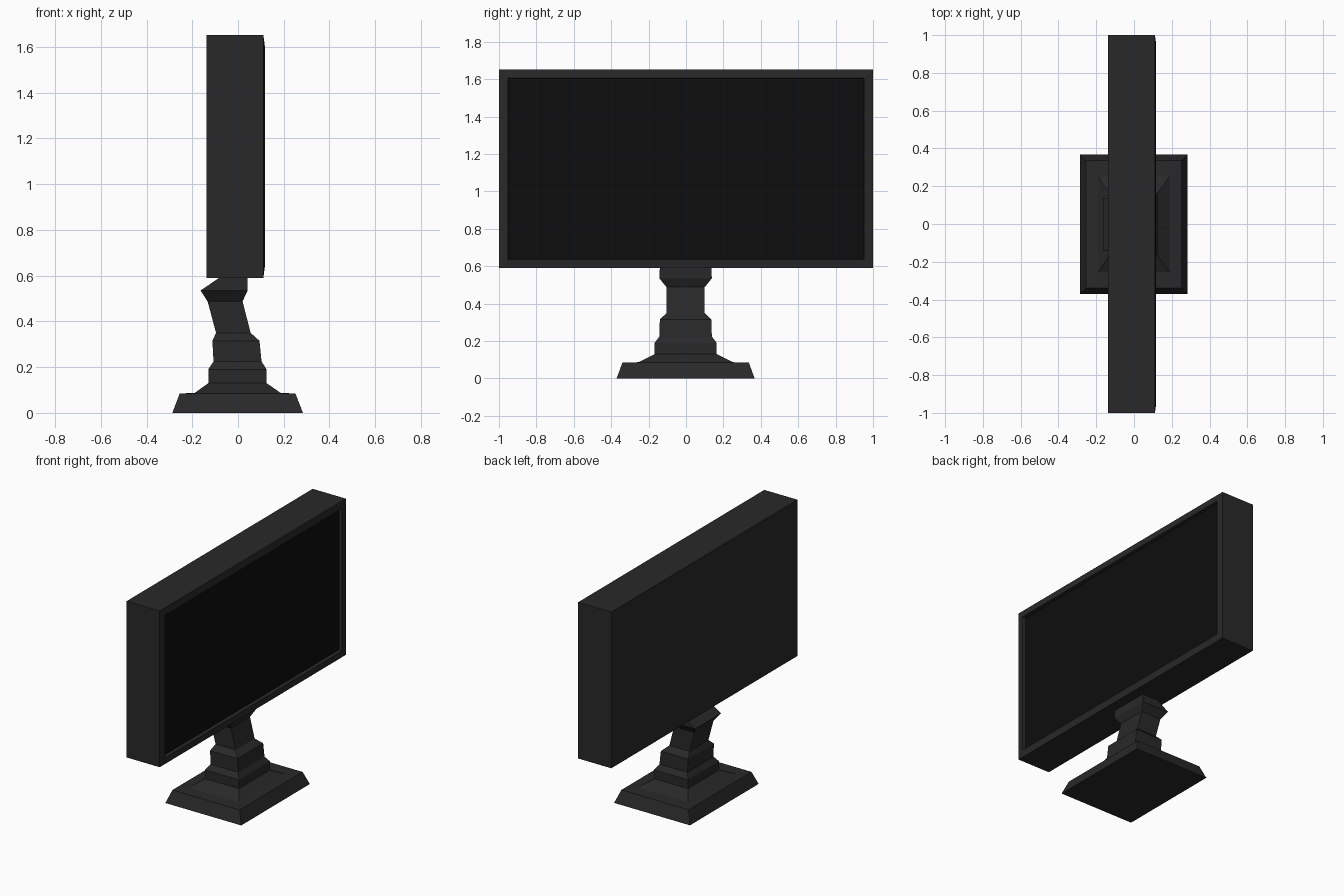
import bpy, bmesh

if "Cube" in bpy.data.objects:
    bpy.data.objects.remove(bpy.data.objects["Cube"])


def material(name, v):
    m = bpy.data.materials.new(name)
    m.diffuse_color = (v, v, v, 1)
    m.use_nodes = True
    m.node_tree.nodes["Principled BSDF"].inputs["Base Color"].default_value = m.diffuse_color
    return m


def loft(name, rings, mat, cap_end=True):
    """Skin a stack of four-cornered rings and cap the ends."""
    bm = bmesh.new()
    loops = [[bm.verts.new(p) for p in ring] for ring in rings]
    for a, b in zip(loops, loops[1:]):
        for i in range(4):
            j = (i + 1) % 4
            bm.faces.new((a[i], a[j], b[j], b[i]))
    bm.faces.new(loops[0][::-1])
    if cap_end:
        bm.faces.new(loops[-1])
    mesh = bpy.data.meshes.new(name)
    bm.to_mesh(mesh)
    bm.free()
    mesh.materials.append(mat)
    obj = bpy.data.objects.new(name, mesh)
    bpy.context.collection.objects.link(obj)
    return obj


def level(x0, x1, hy, z0, z1=None):
    """Horizontal ring; z0 is the rear (-x) height, z1 the front height."""
    z1 = z0 if z1 is None else z1
    y = -0.002
    return [(x0, y - hy, z0), (x1, y - hy, z1), (x1, y + hy, z1), (x0, y + hy, z0)]


def upright(x, inset):
    """Vertical rectangle of the display outline, inset by a margin."""
    y, z0, z1 = 1 - inset, 0.59 + inset, 1.653 - inset
    return [(x, -y, z0), (x, y, z0), (x, y, z1), (x, -y, z1)]


casing = material("casing_grey", 0.022)
glass = material("screen_black", 0.004)

# Stepped foot, leaning neck and the mount under the display
loft("stand", [
    level(-0.287, 0.284, 0.369, 0.0),
    level(-0.255, 0.251, 0.338, 0.085),
    level(-0.19, 0.187, 0.253, 0.087),
    level(-0.13, 0.125, 0.166, 0.13),
    level(-0.13, 0.125, 0.166, 0.19),
    level(-0.107, 0.103, 0.14, 0.225),
    level(-0.112, 0.094, 0.138, 0.315),
    level(-0.096, 0.055, 0.102, 0.35),
    level(-0.133, 0.02, 0.102, 0.488),
    level(-0.164, 0.042, 0.14, 0.535),
    level(-0.08, 0.042, 0.138, 0.592),
], casing)

# Display casing: back, sides, slightly raised bezel and recess wall
loft("display_casing", [
    upright(-0.138, 0), upright(0.111, 0), upright(0.117, 0.047), upright(0.095, 0.05),
], casing, cap_end=False)

# Recessed screen panel
bm = bmesh.new()
bm.faces.new([bm.verts.new(p) for p in upright(0.095, 0.05)])
mesh = bpy.data.meshes.new("screen")
bm.to_mesh(mesh)
bm.free()
mesh.materials.append(glass)
bpy.context.collection.objects.link(bpy.data.objects.new("screen", mesh))
